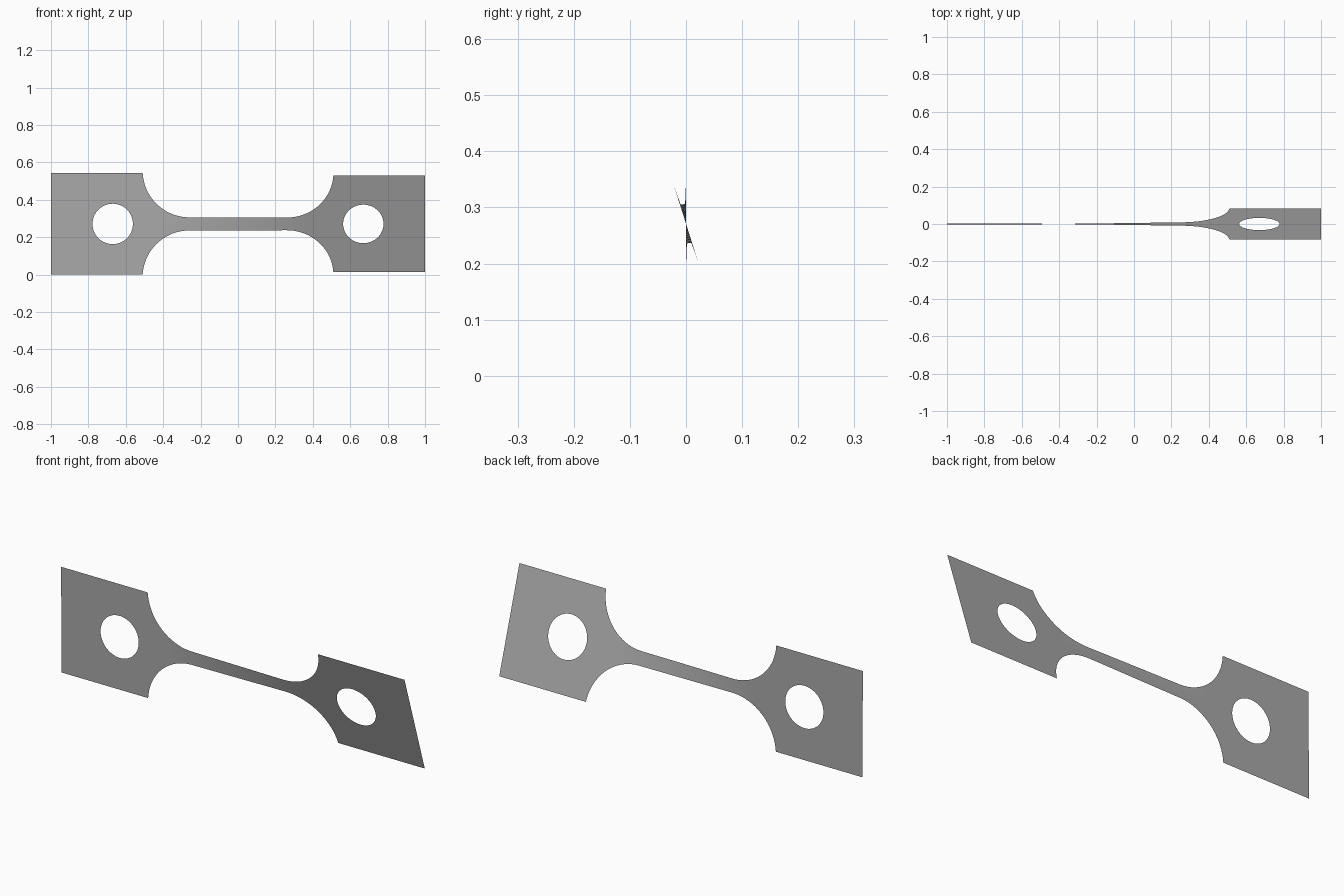
import bpy
import bmesh
from math import sin, cos, pi, sqrt, radians
from mathutils import Matrix, Vector

cube = bpy.data.objects.get("Cube")
if cube:
    bpy.data.objects.remove(cube, do_unlink=True)

MID = 0.271          # height of the long axis
GRIP = 0.271         # half height of the end tabs
NECK = 0.035         # half height of the narrow bar
FILLET_X, FILLET_R = 0.26, 0.25
HOLE_X, HOLE_R = 0.67, 0.108
ROWS = 8


def outer(x):
    """Half height of the plate outline."""
    d = abs(x) - FILLET_X
    if d <= 0:
        return NECK
    if d >= FILLET_R - 0.0005:
        return GRIP
    return min(GRIP, NECK + FILLET_R - sqrt(FILLET_R ** 2 - d ** 2))


def inner(x):
    """Half height of the hole, zero elsewhere."""
    return sqrt(max(0, HOLE_R ** 2 - (abs(x) - HOLE_X) ** 2))


def twist(x):
    """The bar twists, the tabs stay nearly flat."""
    t = min(1, max(0, (x + 0.38) / 0.76))
    return radians(0.4 + 17.2 * t)


# Column positions: bar, fillet, tab, round hole, tab end
half = [FILLET_X * i / 16 for i in range(16)]
half += [FILLET_X + FILLET_R * sin(pi / 2 * i / 20) for i in range(21)]
half += [HOLE_X - HOLE_R * cos(pi * i / 32) for i in range(33)]
half += [0.83, 0.89, 0.95, 1.0]
columns = [-x for x in reversed(half[1:])] + half

# Plate: strips above and below the long axis
bm = bmesh.new()
for side in (1, -1):
    grid = []
    for x in columns:
        turn = Matrix.Rotation(twist(x), 3, 'X')
        lo, hi = inner(x), outer(x)
        grid.append([bm.verts.new(turn @ Vector((x, 0, side * (lo + (hi - lo) * j / ROWS)))
                                  + Vector((0, 0, MID))) for j in range(ROWS + 1)])
    for a, b in zip(grid, grid[1:]):
        for j in range(ROWS):
            quad = [a[j], b[j], b[j + 1], a[j + 1]]
            bm.faces.new(quad if side > 0 else quad[::-1])
bmesh.ops.remove_doubles(bm, verts=bm.verts, dist=0.00005)
mesh = bpy.data.meshes.new("twisted_plate")
bm.to_mesh(mesh)
bm.free()

plate = bpy.data.objects.new("twisted_plate", mesh)
bpy.context.collection.objects.link(plate)

# Grey metal
grey = bpy.data.materials.new("plain_grey")
grey.use_nodes = True
colour = (0.4, 0.4, 0.4, 1)
grey.diffuse_color = colour
grey.node_tree.nodes["Principled BSDF"].inputs["Base Color"].default_value = colour
mesh.materials.append(grey)

bpy.context.view_layer.objects.active = plate
plate.select_set(True)
bpy.ops.object.shade_smooth_by_angle(angle=radians(30))
